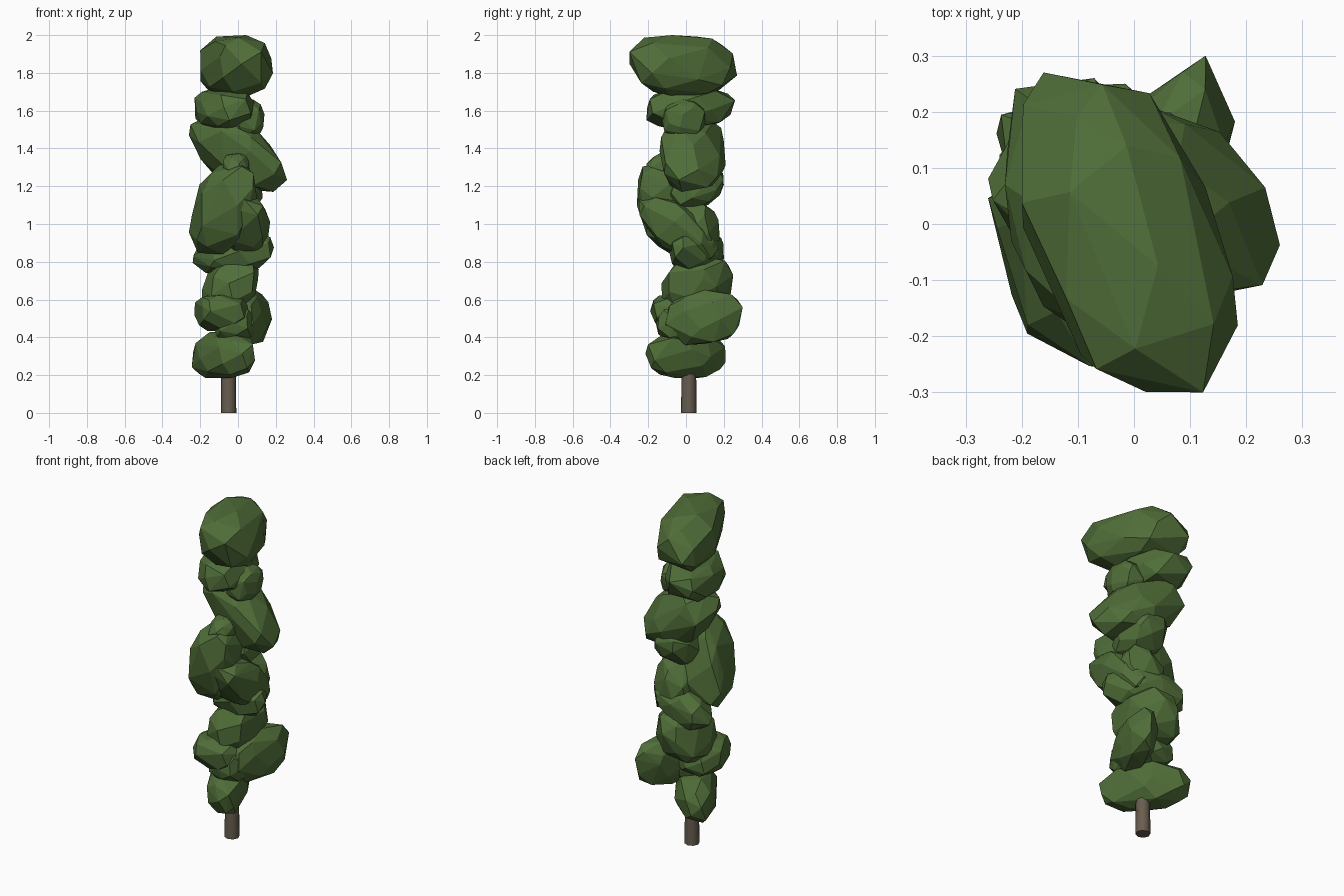
import bpy, bmesh, math, random
from mathutils import Vector

if "Cube" in bpy.data.objects:
    bpy.data.objects.remove(bpy.data.objects["Cube"])

random.seed(4)


def material(name, rgb):
    m = bpy.data.materials.new(name)
    m.diffuse_color = (*rgb, 1)
    m.use_nodes = True
    m.node_tree.nodes["Principled BSDF"].inputs["Base Color"].default_value = m.diffuse_color
    return m


LEAF = material("leaf_green", (0.08, 0.155, 0.04))
BARK = material("bark_brown", (0.14, 0.11, 0.08))


def finish(bm, name, mat):
    bmesh.ops.recalc_face_normals(bm, faces=bm.faces[:])
    me = bpy.data.meshes.new(name)
    bm.to_mesh(me)
    bm.free()
    me.materials.append(mat)
    ob = bpy.data.objects.new(name, me)
    bpy.context.collection.objects.link(ob)
    return ob


def clump(name, x, y, z, lean_xz=0, lean_yz=0, lean_xy=0, count=32):
    """Faceted convex boulder of leaves, leaned and fitted to its extents."""
    pts = []
    for i in range(count):
        h = 1 - 2 * (i + 0.5) / count
        a = i * 2.39996 + random.uniform(-0.3, 0.3)
        r = math.sqrt(1 - h * h)
        p = Vector((r * math.cos(a), r * math.sin(a), h)) * random.uniform(0.95, 1.04)
        # slightly boxy rather than round
        p = Vector([math.copysign(abs(c) ** 0.8, c) for c in p])
        p.x += lean_xz * p.z + lean_xy * p.y
        p.y += lean_yz * p.z
        pts.append(p)
    for k, (lo, hi) in enumerate((x, y, z)):
        a, b = min(p[k] for p in pts), max(p[k] for p in pts)
        for p in pts:
            p[k] = lo + (p[k] - a) / (b - a) * (hi - lo)
    bm = bmesh.new()
    for p in pts:
        bm.verts.new(p)
    bmesh.ops.convex_hull(bm, input=bm.verts[:])
    loose = [v for v in bm.verts if not v.link_faces]
    bmesh.ops.delete(bm, geom=loose, context='VERTS')
    # merge nearly flat facets into larger planes
    bmesh.ops.dissolve_limit(bm, angle_limit=math.radians(7),
                             verts=bm.verts[:], edges=bm.edges[:])
    finish(bm, name, LEAF)


# foliage, from the crown down: x range, y range, z range, leans
clumps = [
    ((-0.20, 0.185), (-0.30, 0.27), (1.67, 2.00), 0.0, -0.12, -0.45),
    ((-0.23, 0.09), (-0.21, 0.26), (1.50, 1.72), 0.0, 0.1, -0.3),
    ((-0.04, 0.14), (-0.13, 0.10), (1.45, 1.66), 0.0, 0.0, 0.0),
    ((-0.26, 0.26), (-0.14, 0.21), (1.17, 1.57), -0.65, 0.0, -0.3),
    ((-0.08, 0.06), (-0.21, 0.02), (1.25, 1.38), 0.0, 0.2, 0.0),
    ((-0.26, 0.10), (-0.26, 0.12), (0.84, 1.32), 0.35, -0.25, -0.25),
    ((-0.08, 0.17), (-0.25, 0.17), (0.80, 1.14), 0.1, -0.7, 0.0),
    ((-0.13, 0.13), (-0.11, 0.20), (1.07, 1.30), 0.0, 0.3, 0.0),
    ((-0.12, 0.14), (-0.08, 0.18), (0.80, 1.12), 0.0, -0.1, 0.0),
    ((-0.24, 0.19), (-0.09, 0.20), (0.74, 0.96), 0.25, 0.0, -0.4),
    ((-0.19, 0.11), (-0.13, 0.25), (0.53, 0.83), 0.25, 0.1, -0.1),
    ((-0.06, 0.18), (-0.12, 0.30), (0.36, 0.65), 0.0, 0.1, 0.55),
    ((-0.23, 0.06), (-0.19, 0.13), (0.43, 0.63), 0.0, -0.1, -0.1),
    ((-0.13, 0.10), (-0.16, 0.10), (0.37, 0.57), 0.0, 0.0, 0.0),
    ((-0.245, 0.09), (-0.215, 0.21), (0.185, 0.43), 0.1, 0.0, -0.8),
]
for i, c in enumerate(clumps):
    clump(f"foliage_{i + 1:02d}", *c)

# trunk
bm = bmesh.new()
bmesh.ops.create_cone(bm, cap_ends=True, segments=8, radius1=0.041,
                      radius2=0.037, depth=0.4)
bmesh.ops.translate(bm, verts=bm.verts[:], vec=(-0.05, 0.015, 0.2))
trunk = finish(bm, "trunk", BARK)
for f in trunk.data.polygons:
    f.use_smooth = len(f.vertices) == 4
